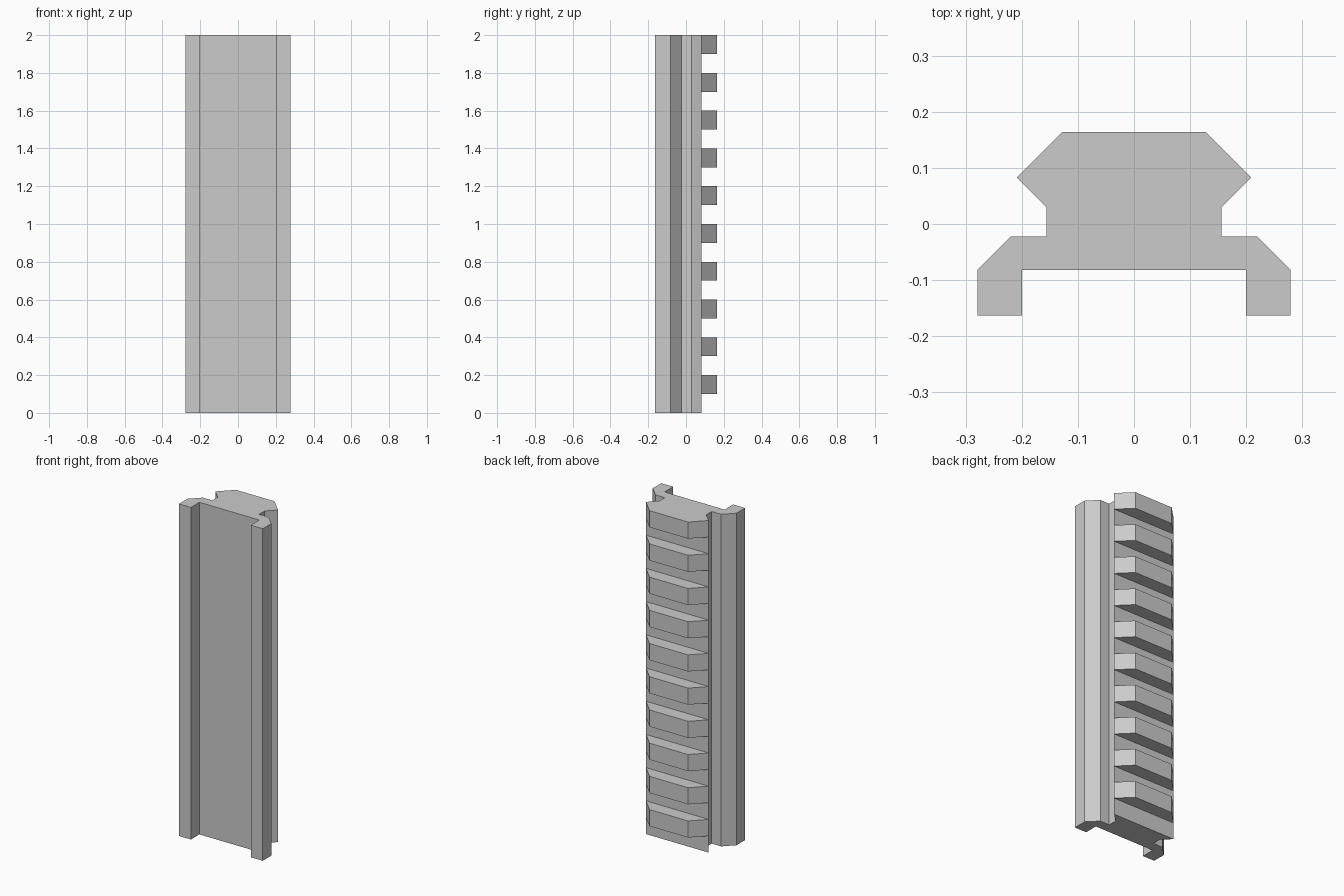
import bpy
import bmesh

cube = bpy.data.objects.get("Cube")
if cube:
    bpy.data.objects.remove(cube, do_unlink=True)

HEIGHT = 2.0
PITCH = 0.2
TOOTH = 0.1

grey = bpy.data.materials.new("plain grey")
grey.use_nodes = True
colour = (0.6, 0.6, 0.6, 1)
grey.diffuse_color = colour
grey.node_tree.nodes["Principled BSDF"].inputs["Base Color"].default_value = colour


def mirrored(half):
    """Close a right-hand half profile with its mirror image."""
    return half + [(-x, y) for x, y in reversed(half)]


def prism(name, profile, z, height):
    """Extrude a flat outline upwards into a solid."""
    bm = bmesh.new()
    face = bm.faces.new([bm.verts.new((x, y, z)) for x, y in profile])
    top = bmesh.ops.extrude_face_region(bm, geom=[face], use_keep_orig=True)
    verts = [v for v in top["geom"] if isinstance(v, bmesh.types.BMVert)]
    bmesh.ops.translate(bm, vec=(0, 0, height), verts=verts)
    bmesh.ops.recalc_face_normals(bm, faces=bm.faces)
    mesh = bpy.data.meshes.new(name)
    bm.to_mesh(mesh)
    bm.free()
    mesh.materials.append(grey)
    obj = bpy.data.objects.new(name, mesh)
    bpy.context.collection.objects.link(obj)
    return obj


# Rail body: side legs, neck and the lower half of the dovetail
prism("rail_body", mirrored([
    (0.2, -0.082), (0.2, -0.163), (0.279, -0.163), (0.279, -0.082),
    (0.219, -0.022), (0.156, -0.022), (0.156, 0.03), (0.209, 0.083),
]), 0, HEIGHT)

# Row of bevelled teeth up the back, the last one flush with the top
teeth = prism("rail_teeth", mirrored([(0.209, 0.083), (0.128, 0.164)]),
              PITCH - TOOTH, TOOTH)
row = teeth.modifiers.new("row", "ARRAY")
row.count = round(HEIGHT / PITCH)
row.use_relative_offset = False
row.use_constant_offset = True
row.constant_offset_displace = (0, 0, PITCH)
